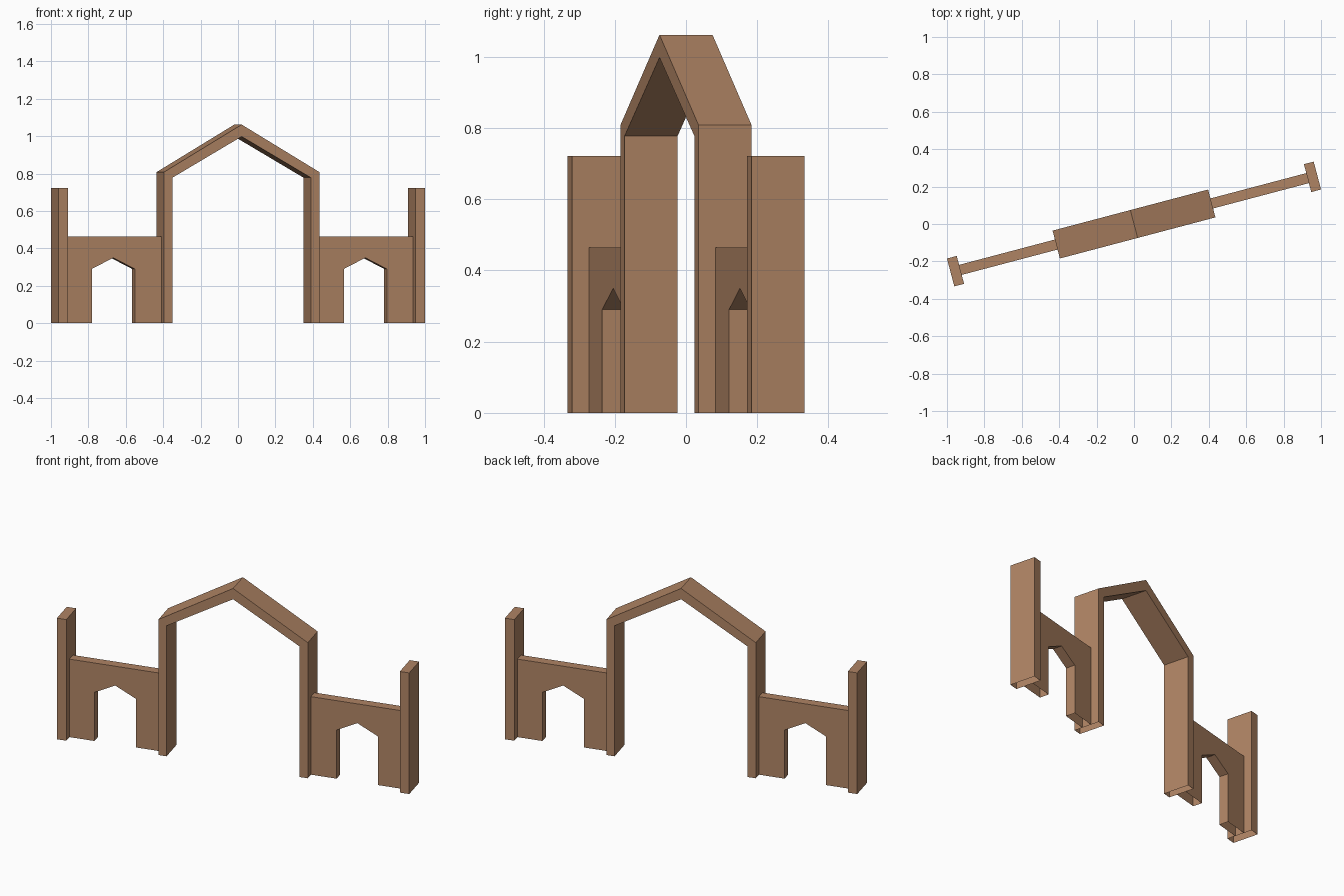
import bpy, bmesh, math

if "Cube" in bpy.data.objects:
    bpy.data.objects.remove(bpy.data.objects["Cube"])

ANGLE = math.radians(14.8)   # whole gateway is turned in plan

wood = bpy.data.materials.new("warm brown")
wood.diffuse_color = (0.43, 0.23, 0.127, 1)
wood.use_nodes = True
wood.node_tree.nodes["Principled BSDF"].inputs["Base Color"].default_value = wood.diffuse_color


def extrude_profile(name, profile, half_depth, open_ends=()):
    """Extrude an (x, z) outline along y; drop the ground faces and hidden ends."""
    bm = bmesh.new()
    face = bm.faces.new([bm.verts.new((x, -half_depth, z)) for x, z in profile])
    ret = bmesh.ops.extrude_face_region(bm, geom=[face])
    verts = [g for g in ret["geom"] if isinstance(g, bmesh.types.BMVert)]
    bmesh.ops.translate(bm, verts=verts, vec=(0, 2 * half_depth, 0))
    bmesh.ops.recalc_face_normals(bm, faces=bm.faces)
    drop = [f for f in bm.faces
            if all(v.co.z < 1e-4 for v in f.verts)
            or any(all(abs(v.co.x - e) < 1e-4 for v in f.verts) for e in open_ends)]
    bmesh.ops.delete(bm, geom=drop, context='FACES')
    mesh = bpy.data.meshes.new(name)
    bm.to_mesh(mesh)
    bm.free()
    mesh.materials.append(wood)
    ob = bpy.data.objects.new(name, mesh)
    ob.rotation_euler.z = ANGLE
    bpy.context.collection.objects.link(ob)
    return ob


# Central gable frame: two legs and a pitched top
extrude_profile("gable_frame", [
    (-0.43, 0), (-0.43, 0.808), (0, 1.062), (0.43, 0.808), (0.43, 0),
    (0.383, 0), (0.383, 0.778), (0, 0.998), (-0.383, 0.778), (-0.383, 0)], 0.077)

for side, s in (("left", -1), ("right", 1)):
    # Low wing wall with a pointed doorway
    wall = [(0.43, 0), (0.43, 0.465), (0.96, 0.465), (0.96, 0), (0.816, 0),
            (0.816, 0.29), (0.697, 0.35), (0.578, 0.29), (0.578, 0)]
    extrude_profile(side + "_wing_wall", [(s * x, z) for x, z in wall], 0.0277,
                    open_ends=(s * 0.43, s * 0.96))
    # Tall end post
    post = [(0.96, 0), (0.96, 0.722), (1.014, 0.722), (1.014, 0)]
    extrude_profile(side + "_end_post", [(s * x, z) for x, z in post], 0.077)
